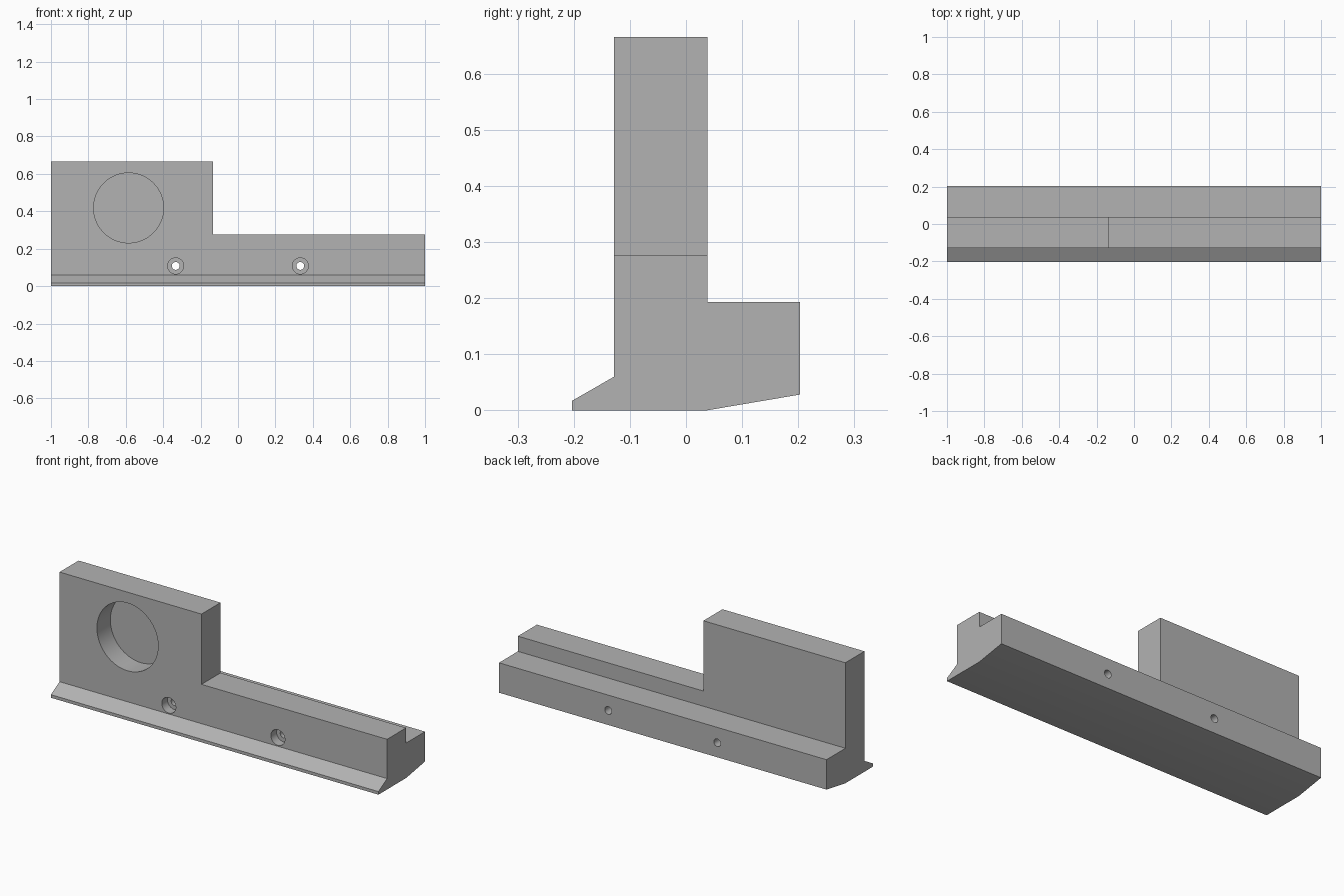
import bpy, bmesh, math
from mathutils import Matrix

cube = bpy.data.objects.get("Cube")
if cube:
    bpy.data.objects.remove(cube, do_unlink=True)

grey = bpy.data.materials.new("plain grey")
grey.use_nodes = True
colour = (0.45, 0.45, 0.45, 1)
grey.diffuse_color = colour
grey.node_tree.nodes["Principled BSDF"].inputs["Base Color"].default_value = colour


def add_object(name, bm):
    bmesh.ops.recalc_face_normals(bm, faces=bm.faces)
    mesh = bpy.data.meshes.new(name)
    bm.to_mesh(mesh)
    bm.free()
    mesh.materials.append(grey)
    obj = bpy.data.objects.new(name, mesh)
    bpy.context.collection.objects.link(obj)
    return obj


def cut(target, name, bm):
    cutter = add_object(name, bm)
    cutter.hide_render = True
    cutter.hide_viewport = True
    mod = target.modifiers.new(name, "BOOLEAN")
    mod.operation = "DIFFERENCE"
    mod.solver = "EXACT"
    mod.object = cutter


def cylinder(x, z, radius, y0, y1, sides):
    bm = bmesh.new()
    place = Matrix.Translation((x, (y0 + y1) / 2, z)) @ Matrix.Rotation(math.pi / 2, 4, "X")
    bmesh.ops.create_cone(bm, cap_ends=True, segments=sides, radius1=radius,
                          radius2=radius, depth=y1 - y0, matrix=place)
    return bm


# Bracket: side profile (y, z) extruded along the length
FRONT, BACK, TOP = -0.128, 0.038, 0.665
profile = [(-0.203, 0), (BACK, 0), (0.203, 0.028), (0.203, 0.193),
           (BACK, 0.193), (BACK, TOP), (FRONT, TOP), (FRONT, 0.06), (-0.203, 0.017)]
bm = bmesh.new()
end = bm.faces.new([bm.verts.new((-1, y, z)) for y, z in profile])
swept = bmesh.ops.extrude_face_region(bm, geom=[end])["geom"]
bmesh.ops.translate(bm, vec=(2, 0, 0),
                    verts=[v for v in swept if isinstance(v, bmesh.types.BMVert)])
bracket = add_object("bracket", bm)

# Lowered rail beside the upright plate
bm = bmesh.new()
bmesh.ops.create_cube(bm, size=2, matrix=Matrix.Translation((-0.133 + 1, 0, 0.277 + 1)))
cut(bracket, "rail_cutter", bm)

# Blind round pocket
cut(bracket, "pocket_cutter", cylinder(-0.585, 0.418, 0.187, FRONT - 0.1, FRONT + 0.117, 64))

# Counterbored screw holes
for side, x in (("right", -0.333), ("left", 0.333)):
    cut(bracket, side + "_bore_cutter", cylinder(x, 0.108, 0.043, FRONT - 0.05, FRONT + 0.05, 32))
    cut(bracket, side + "_screw_cutter", cylinder(x, 0.108, 0.021, -0.3, 0.3, 32))

# Apply the cuts, then shade round walls smooth
bpy.ops.object.select_all(action="DESELECT")
bracket.select_set(True)
bpy.context.view_layer.objects.active = bracket
for mod in list(bracket.modifiers):
    cutter = mod.object
    bpy.ops.object.modifier_apply(modifier=mod.name)
    bpy.data.objects.remove(cutter, do_unlink=True)
bpy.ops.object.shade_smooth_by_angle(angle=math.radians(20))
